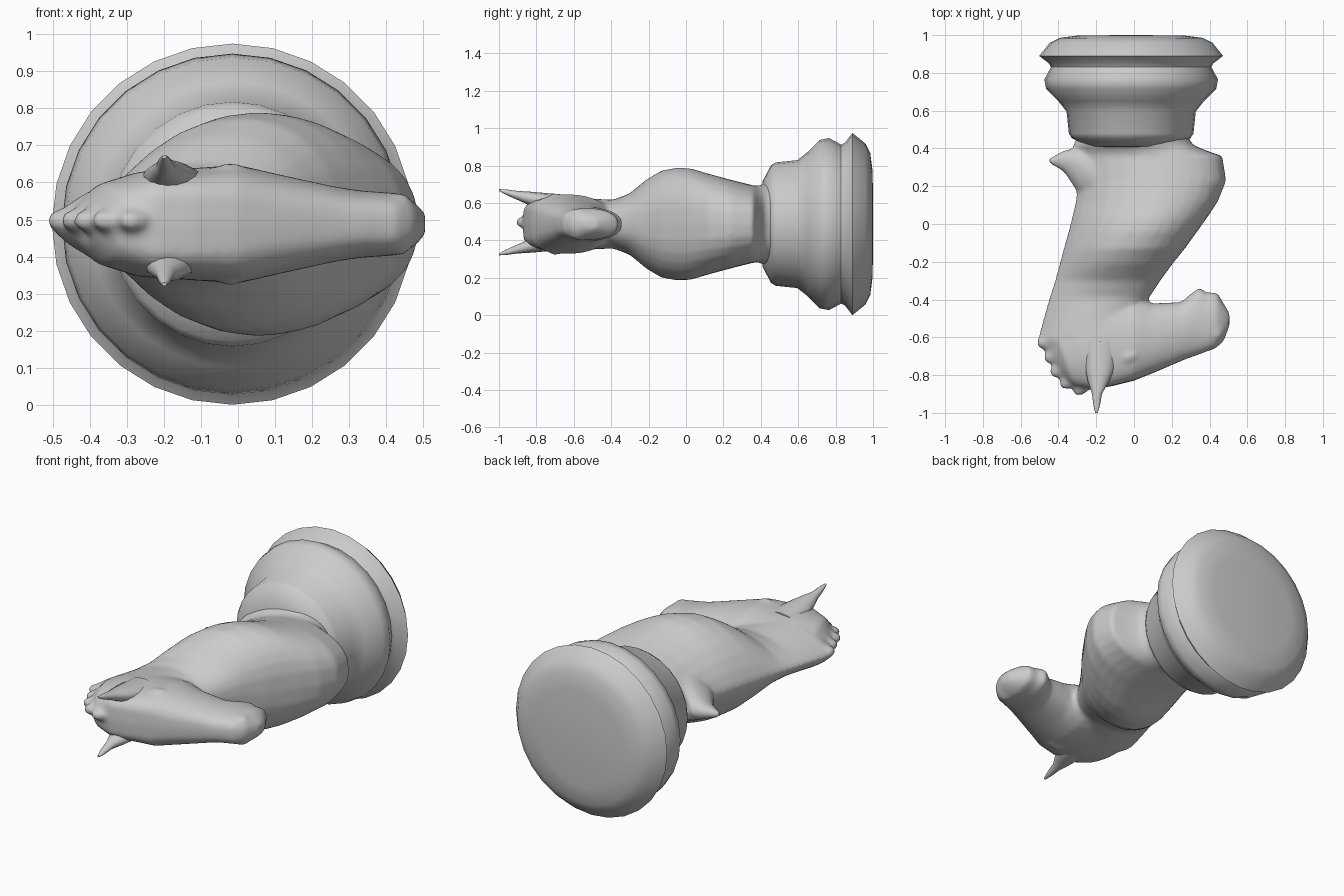
import bpy, bmesh
from math import cos, sin, pi
from mathutils import Vector

ZC = 0.4875  # height of the symmetry plane / base axis


def skin(name, rings):
    """Bridge a list of equal-length vertex rings and cap both ends."""
    bm = bmesh.new()
    loops = [[bm.verts.new(p) for p in ring] for ring in rings]
    n = len(loops[0])
    for a, b in zip(loops, loops[1:]):
        for i in range(n):
            j = (i + 1) % n
            bm.faces.new((a[i], a[j], b[j], b[i]))
    bm.faces.new(loops[0][::-1])
    bm.faces.new(loops[-1])
    bmesh.ops.recalc_face_normals(bm, faces=bm.faces[:])
    me = bpy.data.meshes.new(name)
    bm.to_mesh(me)
    bm.free()
    ob = bpy.data.objects.new(name, me)
    bpy.context.collection.objects.link(ob)
    return ob


def section(a, b, w, peak=0.5, ea=1.0, eb=1.0, zo=0.0, n=28):
    """Cross-section from a to b in the xy plane, half thickness w in z.
    peak: widest place; ea / eb: roundness toward a / b (above 1 = pointed)."""
    a, b = Vector(a), Vector(b)
    ring = []
    for i in range(n):
        t = 2 * pi * i / n
        c, s = cos(t), sin(t)
        f = peak + (1 - peak if c > 0 else peak) * c
        e = eb if c > 0 else ea
        z = w * abs(s) ** e * (1 if s >= 0 else -1)
        p = a.lerp(b, f)
        ring.append((p.x, p.y, ZC + zo + z))
    return ring


def smooth(ob, angle):
    bpy.ops.object.select_all(action='DESELECT')
    ob.select_set(True)
    bpy.context.view_layer.objects.active = ob
    bpy.ops.object.shade_smooth_by_angle(angle=angle)


def blob(name, loc, size, turn=0.0):
    bpy.ops.mesh.primitive_uv_sphere_add(segments=16, ring_count=10, location=loc,
                                         rotation=(0, 0, turn))
    ob = bpy.context.object
    ob.name = name
    ob.scale = size
    return ob


# Turned base: (y, radius)
profile = [(1.0, 0.02), (0.998, 0.28), (0.985, 0.38), (0.96, 0.43), (0.89, 0.487),
           (0.85, 0.435), (0.83, 0.425), (0.765, 0.46), (0.715, 0.45), (0.65, 0.385),
           (0.595, 0.342), (0.48, 0.33), (0.455, 0.315), (0.41, 0.23), (0.40, 0.1)]
base = skin("base", [[(-0.015 + r * sin(pi * i / 14), y, ZC + r * cos(pi * i / 14))
                      for i in range(28)] for y, r in profile])
smooth(base, 0.7)

# Neck and chest: (y, back x, front x, half thickness), sharp along the mane
neck_rows = [(0.50, -0.28, 0.27, 0.24), (0.42, -0.325, 0.31, 0.22), (0.39, -0.315, 0.38, 0.205),
             (0.36, -0.31, 0.468, 0.207), (0.23, -0.30, 0.488, 0.24), (0.12, -0.31, 0.445, 0.27),
             (0.03, -0.33, 0.385, 0.297), (-0.04, -0.348, 0.335, 0.303),
             (-0.13, -0.373, 0.27, 0.287), (-0.21, -0.395, 0.205, 0.24),
             (-0.30, -0.42, 0.14, 0.165), (-0.39, -0.45, 0.08, 0.13)]
rings = [section((l, y), (r, y), w, 0.58, 1.5, 0.8) for y, l, r, w in neck_rows]
rings += [section((-0.485, -0.51), (0.04, -0.45), 0.135, 0.6, 1.6),
          section((-0.515, -0.62), (0.0, -0.55), 0.14, 0.6, 1.7),
          section((-0.46, -0.70), (-0.05, -0.62), 0.12, 0.6, 1.6)]
neck = skin("neck", rings)

# Head: forehead point, jaw point, half thickness, squareness of the forehead
head_rows = [((0.505, -0.54), (0.505, -0.47), 0.03, 0.8), ((0.475, -0.62), (0.475, -0.42), 0.06, 0.7),
             ((0.43, -0.66), (0.44, -0.362), 0.084, 0.6), ((0.385, -0.675), (0.385, -0.362), 0.087, 0.6),
             ((0.335, -0.695), (0.345, -0.335), 0.09, 0.6), ((0.29, -0.71), (0.30, -0.37), 0.096, 0.6),
             ((0.24, -0.73), (0.25, -0.413), 0.105, 0.6), ((0.1, -0.79), (0.1, -0.42), 0.137, 0.6),
             ((0.0, -0.83), (0.0, -0.39), 0.16, 0.5), ((-0.12, -0.86), (-0.17, -0.36), 0.15, 0.4),
             ((-0.22, -0.875), (-0.32, -0.45), 0.142, 0.4), ((-0.32, -0.86), (-0.42, -0.55), 0.11, 0.6),
             ((-0.38, -0.81), (-0.46, -0.62), 0.05, 0.8)]
parts = [neck, skin("head", [section(a, b, w, 0.45, e, 0.8) for a, b, w, e in head_rows])]

# Pointed lock where the mane meets the base
parts.append(skin("mane_lock", [section((-0.18, 0.41), (-0.18, 0.05), 0.13, 0.5),
                                section((-0.30, 0.405), (-0.30, 0.17), 0.075, 0.4),
                                section((-0.37, 0.39), (-0.37, 0.275), 0.04, 0.4),
                                section((-0.455, 0.345), (-0.455, 0.325), 0.014)]))

# Scalloped crest behind the ears
for i, (x, y) in enumerate([(-0.445, -0.62), (-0.41, -0.69), (-0.38, -0.76),
                            (-0.335, -0.815), (-0.27, -0.845)]):
    parts.append(blob("mane_curl", (x, y, ZC + 0.01), (0.075, 0.045, 0.036), 0.2 + 0.2 * i))

# Brows and nostrils
for s in (-1, 1):
    parts.append(blob("brow", (-0.02, -0.70, ZC + s * 0.13), (0.06, 0.035, 0.035), 0.4))
    parts.append(blob("nostril", (0.43, -0.575, ZC + s * 0.055), (0.04, 0.045, 0.03), 0.3))

# Merge the body into one flowing surface
bpy.ops.object.select_all(action='DESELECT')
for ob in parts:
    ob.select_set(True)
bpy.context.view_layer.objects.active = neck
bpy.ops.object.join()
neck.name = "horse_body"
m = neck.modifiers.new("blend", 'REMESH')
m.mode = 'VOXEL'
m.voxel_size = 0.012
m.use_smooth_shade = True
m = neck.modifiers.new("soften", 'SMOOTH')
m.factor = 0.5
m.iterations = 9

# Ears: y, x range, outward offset, half thickness
ear_rows = [(-0.62, -0.27, -0.08, 0.10, 0.045), (-0.76, -0.26, -0.10, 0.112, 0.045),
            (-0.83, -0.245, -0.13, 0.125, 0.038), (-0.90, -0.222, -0.17, 0.143, 0.024),
            (-0.96, -0.215, -0.18, 0.16, 0.015), (-1.0, -0.205, -0.192, 0.172, 0.005)]
for side, s in (("left", -1), ("right", 1)):
    ear = skin(f"ear_{side}", [section((l, y), (r, y), w, zo=s * o + 0.01, n=12)
                               for y, l, r, o, w in ear_rows])
    smooth(ear, 1.0)
